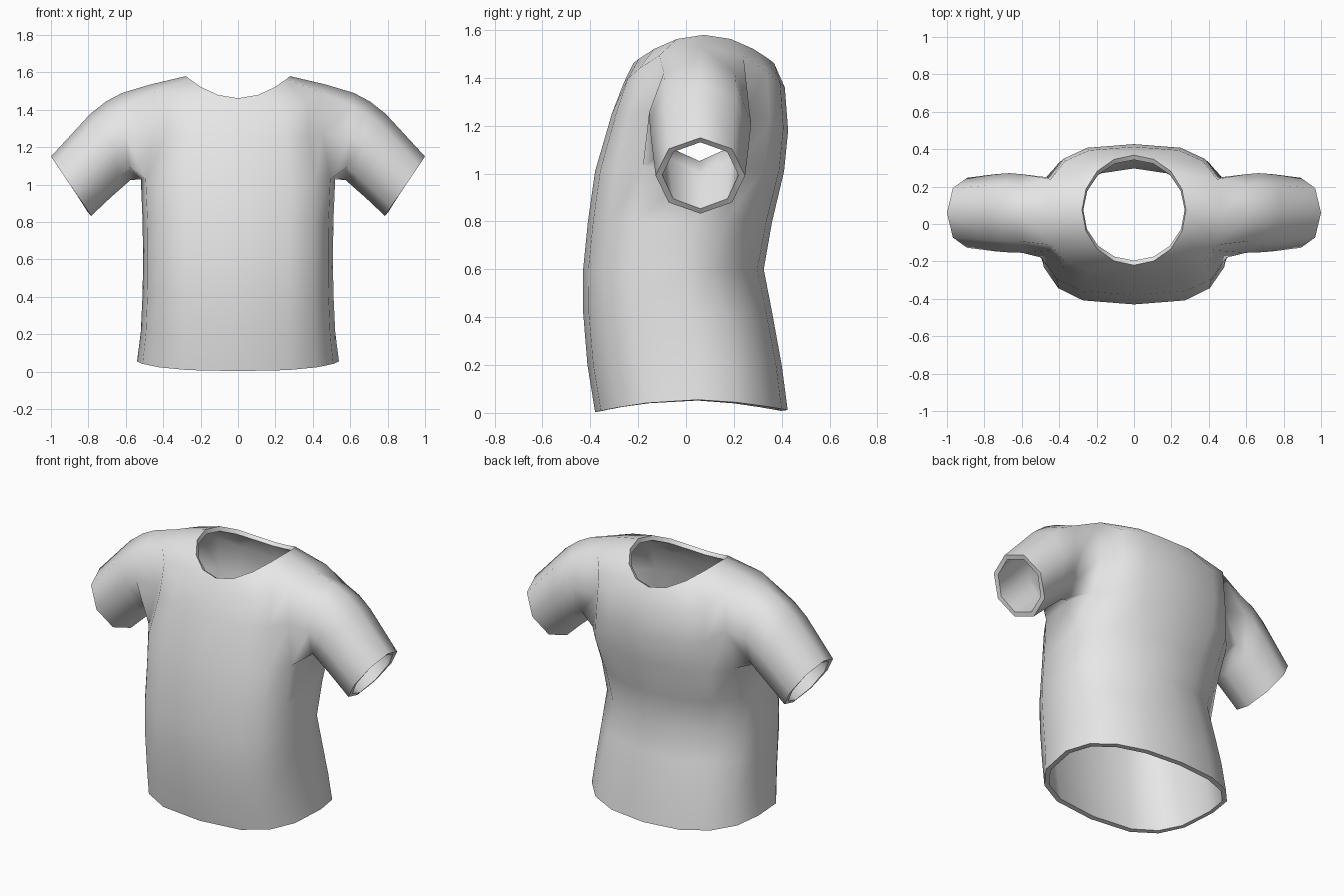
import bpy, bmesh
from math import sin, cos, pi, radians
from mathutils import Vector

cube = bpy.data.objects.get("Cube")
if cube:
    bpy.data.objects.remove(cube, do_unlink=True)

SIDES = 16   # columns around the body
bm = bmesh.new()


def spow(v, p):
    return (1 if v >= 0 else -1) * abs(v) ** p


def body_ring(width, front, back, z_front, z_side, z_back,
              p_front=.65, p_back=.8, mid=.05, dip=1.4):
    """Rounded cross-section; column 0 is the left side, counting towards the back."""
    ring = []
    for k in range(SIDES):
        a = 2 * pi * k / SIDES
        s, c = round(sin(a), 6), round(cos(a), 6)
        reach, z_end, p = (back, z_back, p_back) if s > 0 else (front, z_front, p_front)
        y = mid + abs(reach - mid) * spow(s, p)
        z = z_side + (z_end - z_side) * abs(s) ** dip
        ring.append(bm.verts.new((width * spow(c, p), y, z)))
    return ring


# Body from hem to neckline
rows = [
    body_ring(.54, -.38, .425, .003, .055, .012, .73, .87),
    body_ring(.52, -.412, .40, .20, .21, .20, .68, .88),
    body_ring(.51, -.43, .36, .42, .42, .42, .65, .97, .025),
    body_ring(.508, -.43, .325, .60, .60, .60, .65, 1.08, 0),
    body_ring(.51, -.41, .36, .80, .80, .80, .65, .95, .025),
    body_ring(.52, -.38, .41, 1.01, 1.035, 1.01, .65, .75),
    body_ring(.475, -.31, .427, 1.25, 1.28, 1.18, .65, .67),
    body_ring(.47, -.26, .413, 1.38, 1.535, 1.36, .65, .7, .06),
    body_ring(.278, -.22, .368, 1.462, 1.58, 1.462, 1, 1, .075, 2),
]
LOW, MID, TOP = 5, 6, 7   # rows around the armholes
for r in range(len(rows) - 1):
    for k in range(SIDES):
        beside_arm = k in (0, SIDES - 1, SIDES // 2, SIDES // 2 - 1)
        if r in (LOW, MID) and beside_arm:
            continue
        n = (k + 1) % SIDES
        bm.faces.new((rows[r][k], rows[r][n], rows[r + 1][n], rows[r + 1][k]))

# Sleeves: (top x, top z, bottom x, bottom z, half depth, centre y)
sleeve_rings = [
    (.62, 1.49, .575, 1.025, .210, .056),
    (.705, 1.445, .625, .98, .212, .06),
    (.79, 1.378, .68, .932, .207, .06),
    (1.0, 1.15, .785, .833, .187, .06),
]
for side in (1, -1):
    col = SIDES // 2 if side < 0 else 0
    hind, fore = (col + side) % SIDES, (col - side) % SIDES
    loop = [rows[TOP][col], rows[TOP][hind], rows[MID][hind], rows[LOW][hind],
            rows[LOW][col], rows[LOW][fore], rows[MID][fore], rows[TOP][fore]]
    for tx, tz, bx, bz, depth, cy in sleeve_rings:
        top, bottom = Vector((tx, cy, tz)), Vector((bx, cy, bz))
        centre, up = (top + bottom) / 2, (top - bottom) / 2
        ring = []
        for i in range(8):
            a = pi * i / 4
            p = centre + up * cos(a) + Vector((0, depth * sin(a), 0))
            ring.append(bm.verts.new((p.x * side, p.y, p.z)))
        for i in range(8):
            j = (i + 1) % 8
            bm.faces.new((loop[i], loop[j], ring[j], ring[i]))
        loop = ring

bmesh.ops.recalc_face_normals(bm, faces=bm.faces)
# Make sure the shell faces outwards, so the cloth thickens inwards
front_face = min(bm.faces, key=lambda f: f.calc_center_median().y)
if front_face.normal.y > 0:
    bmesh.ops.reverse_faces(bm, faces=bm.faces)

mesh = bpy.data.meshes.new("shirt")
bm.to_mesh(mesh)
bm.free()
shirt = bpy.data.objects.new("shirt", mesh)
bpy.context.collection.objects.link(shirt)

# Cloth colour
cloth = bpy.data.materials.new("light grey cloth")
cloth.use_nodes = True
grey = (.8, .8, .8, 1)
cloth.diffuse_color = grey
cloth.node_tree.nodes["Principled BSDF"].inputs["Base Color"].default_value = grey
mesh.materials.append(cloth)

# Cloth thickness and smooth shading with crisp openings
solid = shirt.modifiers.new("cloth thickness", 'SOLIDIFY')
solid.thickness = .028
solid.offset = -1
bpy.ops.object.select_all(action='DESELECT')
shirt.select_set(True)
bpy.context.view_layer.objects.active = shirt
bpy.ops.object.modifier_apply(modifier=solid.name)
bpy.ops.object.shade_smooth_by_angle(angle=radians(70))
